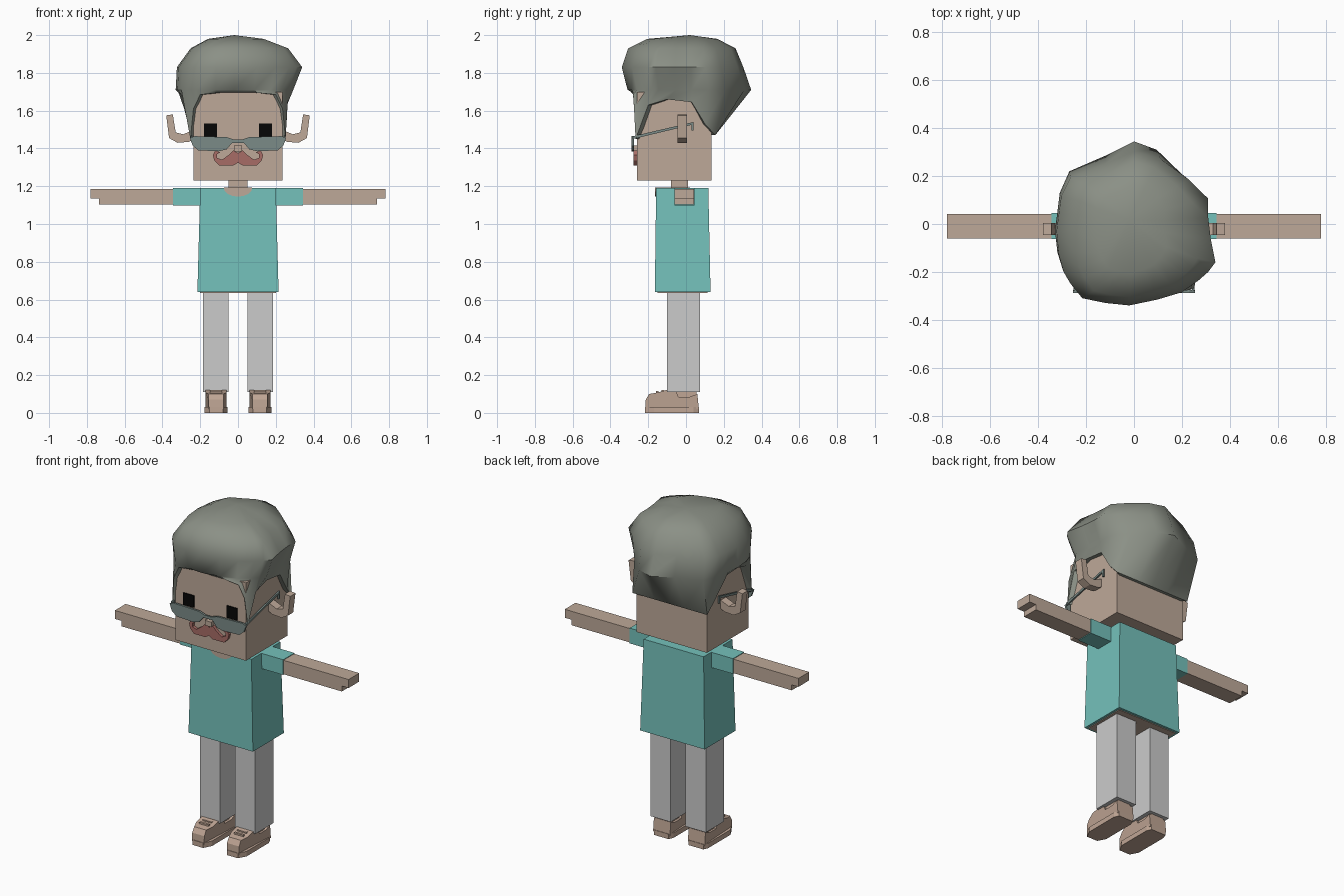
import bpy, bmesh, math
from mathutils import Vector

old = bpy.data.objects.get("Cube")
if old:
    bpy.data.objects.remove(old, do_unlink=True)


def material(name, red, green, blue):
    """Flat material from 0-255 screen values."""
    colour = [(c / 255) ** 2.2 for c in (red, green, blue)] + [1]
    mat = bpy.data.materials.new(name)
    mat.use_nodes = True
    mat.diffuse_color = colour
    mat.node_tree.nodes["Principled BSDF"].inputs["Base Color"].default_value = colour
    return mat


skin = material("skin", 188, 167, 151)
teal = material("teal cloth", 116, 192, 186)
grey = material("trouser grey", 202, 202, 202)
hair_grey = material("hair grey", 138, 143, 133)
lens_grey = material("glasses grey", 122, 138, 134)
black = material("eye black", 14, 14, 14)
red = material("moustache red", 166, 108, 102)
brown = material("shoe tan", 190, 164, 147)


def finish(bm, name, mat):
    bmesh.ops.recalc_face_normals(bm, faces=bm.faces)
    mesh = bpy.data.meshes.new(name)
    bm.to_mesh(mesh)
    bm.free()
    mesh.materials.append(mat)
    obj = bpy.data.objects.new(name, mesh)
    bpy.context.collection.objects.link(obj)
    return obj


def box(name, mat, x, y, z, top_x=None, top_y=None):
    """Box from ranges; the top may have its own x and y ranges."""
    bm = bmesh.new()
    bmesh.ops.create_cube(bm, size=1)
    for v in bm.verts:
        upper = v.co.z > 0
        xs = top_x if upper and top_x else x
        ys = top_y if upper and top_y else y
        v.co = (xs[v.co.x > 0], ys[v.co.y > 0], z[upper])
    return finish(bm, name, mat)


def prism(name, mat, points, axis, low, high):
    """Extrude a 2D profile along the named axis."""
    place = {"x": lambda a, b, d: (d, a, b),
             "y": lambda a, b, d: (a, d, b),
             "z": lambda a, b, d: (a, b, d)}[axis]
    bm = bmesh.new()
    ends = [[bm.verts.new(place(a, b, d)) for a, b in points] for d in (low, high)]
    for ring in ends:
        bm.faces.new(ring)
    for i in range(len(points)):
        j = (i + 1) % len(points)
        bm.faces.new((ends[0][i], ends[0][j], ends[1][j], ends[1][i]))
    return finish(bm, name, mat)


def span(side, a, b):
    """Mirrored x range."""
    return tuple(sorted((side * a, side * b)))


# Head, neck and shirt
box("head", skin, (-.235, .235), (-.26, .135), (1.23, 1.7))
box("neck", skin, (-.05, .05), (-.08, .01), (1.15, 1.25))
box("shirt", teal, (-.215, .215), (-.165, .13), (.64, 1.19), (-.2, .2), (-.158, .118))
box("shirt_lining", skin, (-.2, .2), (-.15, .115), (.636, .65))

# Scooped neckline, on the chest and on the shoulders
scoop = [(.075 * math.cos(a), 1.19 - .045 * math.sin(a))
         for a in (math.pi * i / 8 for i in range(9))]
prism("neckline_front", skin, scoop, "y", -.163, -.155)
box("neckline_top", skin, (-.075, .075), (-.163, .02), (1.186, 1.192))

# Profiles shared by the mirrored parts
ear_profile = [(.23, 1.45), (.26, 1.435), (.32, 1.43), (.365, 1.455), (.38, 1.575),
               (.345, 1.58), (.33, 1.485), (.29, 1.475), (.23, 1.5)]
lens_profile = [(.015, 1.445), (.06, 1.46), (.23, 1.465), (.255, 1.455), (.24, 1.415),
                (.21, 1.39), (.1, 1.385), (.06, 1.395), (.035, 1.425)]
temple_profile = [(-.28, 1.45), (.03, 1.525), (.03, 1.495), (.04, 1.495),
                  (.04, 1.54), (-.28, 1.465)]
moustache_profile = [(0, 1.375), (.025, 1.39), (.05, 1.365), (.085, 1.34), (.11, 1.35),
                     (.11, 1.37), (.095, 1.38), (.12, 1.388), (.133, 1.365),
                     (.125, 1.335), (.1, 1.31), (.025, 1.31), (0, 1.325)]
shoe_profile = [(-.215, .02), (-.213, .07), (-.195, .1), (-.15, .108), (-.1, .122),
                (-.055, .118), (-.04, .085), (.02, .085), (.06, .1), (.068, .02)]

for side, label in ((1, "left"), (-1, "right")):
    def flip(points):
        return [(side * a, b) for a, b in points]

    # Arms
    box(label + "_sleeve", teal, span(side, .19, .345), (-.062, .045), (1.098, 1.19))
    box(label + "_arm", skin, span(side, .34, .735), (-.06, .042), (1.102, 1.186))
    box(label + "_fingers", skin, span(side, .73, .78), (-.06, .042), (1.135, 1.186))

    # Legs and shoes
    box(label + "_leg", grey, span(side, .05, .185), (-.1, .075), (.11, .66))
    shoe = prism(label + "_shoe", brown, shoe_profile, "x", *span(side, .06, .172))
    for v in shoe.data.vertices:
        if v.co.y < -.18:
            v.co.x = side * .116 + (v.co.x - side * .116) * .72
    sole = [(.116 - .036, -.218), (.116 + .036, -.218), (.177, -.17), (.177, .04),
            (.165, .07), (.067, .07), (.055, .04), (.055, -.17)]
    prism(label + "_sole", brown, flip(sole), "z", 0, .03)
    box(label + "_ankle", brown, span(side, .075, .16), (-.07, .055), (.08, .112))
    for i in range(3):
        y = -.16 + i * .03
        box(label + "_lace", brown, span(side, .085, .147), (y, y + .014),
            (.1, .116 + i * .005))

    # Face
    prism(label + "_ear", skin, flip(ear_profile), "y", -.045, .005)
    box(label + "_eye", black, span(side, .11, .18), (-.267, -.258), (1.46, 1.532))
    prism(label + "_lens", lens_grey, flip(lens_profile), "y", -.288, -.276)
    prism(label + "_temple", lens_grey, temple_profile, "x", *span(side, .243, .252))
    prism(label + "_moustache", red, flip(moustache_profile), "y", -.277, -.255)

box("glasses_bridge", lens_grey, (-.03, .03), (-.287, -.277), (1.43, 1.447))
box("nose", skin, (-.022, .022), (-.285, -.255), (1.385, 1.415))

# Hair: an uneven shell lofted from the hairline up to the crown
hairline = [Vector(p) for p in (
    (.1, -.28, 1.695), (.2, -.28, 1.685), (.236, -.275, 1.61), (.252, -.267, 1.45),
    (.26, -.2, 1.63), (.26, -.1, 1.66), (.26, .03, 1.645), (.257, .1, 1.53),
    (.25, .155, 1.47), (.1, .155, 1.47))]
left_bulge = [(.1, -.315), (.2, -.285), (.27, -.235), (.31, -.2), (.34, -.16),
              (.32, -.06), (.31, .03), (.31, .12), (.23, .21), (.11, .31)]
right_bulge = [(-.12, -.33), (-.22, -.31), (-.27, -.25), (-.3, -.2), (-.32, -.13),
               (-.33, -.03), (-.32, .05), (-.31, .13), (-.27, .22), (-.12, .285)]
mirrored = [Vector((-p.x, p.y, p.z)) for p in reversed(hairline)]
rim = ([Vector((0, -.28, 1.695))] + hairline + [Vector((0, .155, 1.47))] + mirrored)
bulge = [(-.02, -.34)] + left_bulge + [(0, .345)] + right_bulge[::-1]

# Each layer: height, then reach to the front, back, right and left
layers = [(1.71, .91, 1, 1, .86), (1.83, 1, .88, .98, 1), (1.93, .9, .76, .76, .78),
          (1.98, .6, .48, .48, .4)]
bm = bmesh.new()
rings = [[bm.verts.new((p.x * .88, p.y * .88, p.z)) for p in rim],
         [bm.verts.new(p) for p in rim]]
for z, front, back, right, left in layers:
    rings.append([bm.verts.new((x * (left if x > 0 else right),
                                y * (back if y > 0 else front), z))
                  for x, y in bulge])
count = len(rim)
for lower, upper in zip(rings, rings[1:]):
    for i in range(count):
        j = (i + 1) % count
        bm.faces.new((lower[i], lower[j], upper[j], upper[i]))
crown = bm.verts.new((-.02, .02, 2))
for i in range(count):
    bm.faces.new((rings[-1][i], rings[-1][(i + 1) % count], crown))
hair = finish(bm, "hair", hair_grey)

bpy.ops.object.select_all(action="DESELECT")
hair.select_set(True)
bpy.context.view_layer.objects.active = hair
bpy.ops.object.shade_smooth_by_angle(angle=math.radians(50))
